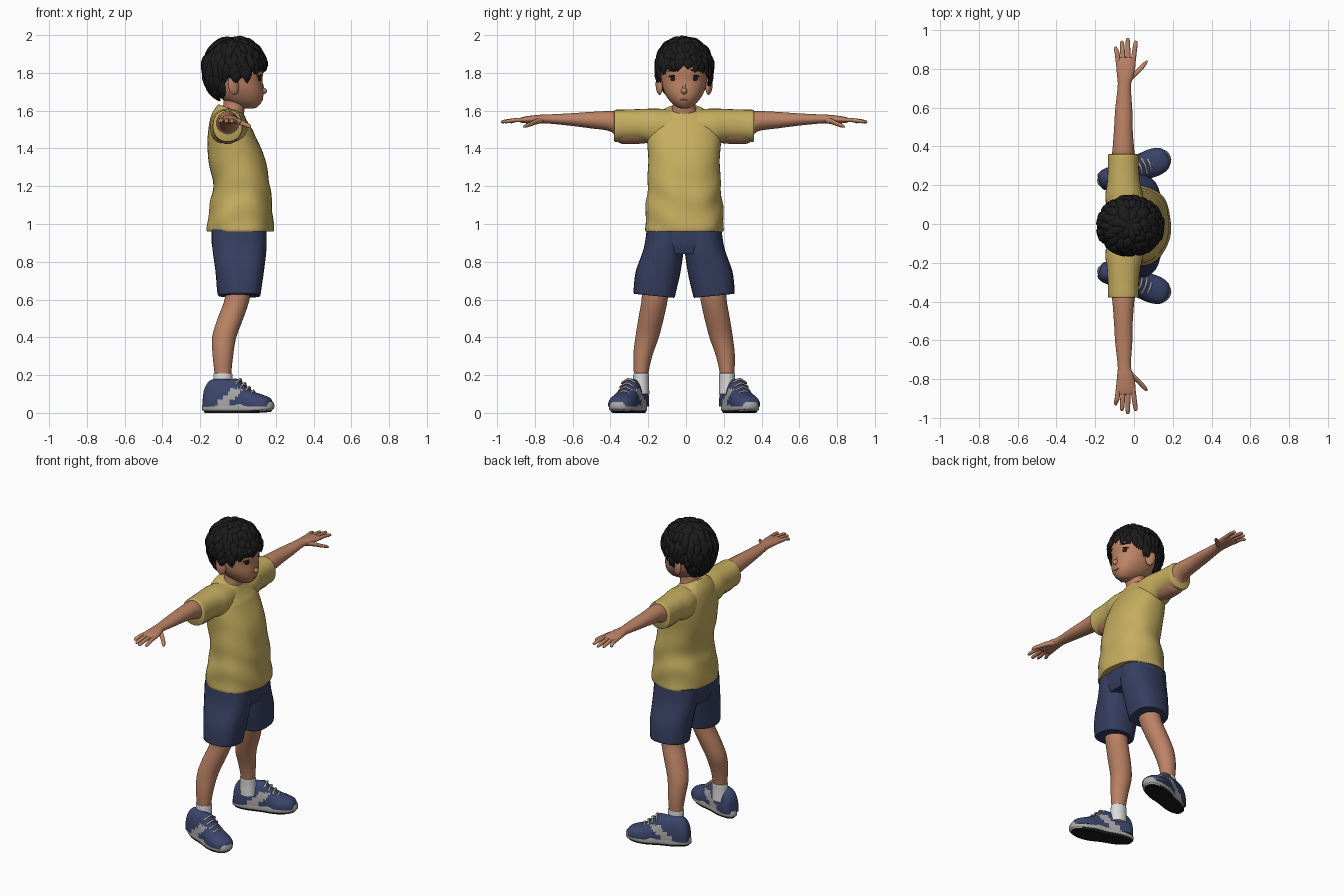
import bpy, bmesh, math, random
from mathutils import Vector, Matrix
from mathutils.bvhtree import BVHTree

if "Cube" in bpy.data.objects:
    bpy.data.objects.remove(bpy.data.objects["Cube"])

random.seed(4)
YC = -0.01  # the body's mirror plane


def mat(name, r, g, b):
    m = bpy.data.materials.new(name)
    m.diffuse_color = (r, g, b, 1)
    m.use_nodes = True
    m.node_tree.nodes["Principled BSDF"].inputs["Base Color"].default_value = m.diffuse_color
    return m


SKIN = mat("skin", 0.50, 0.225, 0.13)
SHIRT = mat("yellow cloth", 0.56, 0.42, 0.115)
SHORTS = mat("navy cloth", 0.036, 0.048, 0.115)
HAIR = mat("black hair", 0.011, 0.011, 0.012)
SHOE = mat("blue shoe", 0.043, 0.06, 0.15)
GREY = mat("light grey", 0.40, 0.39, 0.38)
SOCK = mat("white sock", 0.72, 0.72, 0.72)
BLACK = mat("black rubber", 0.01, 0.01, 0.01)
EYE = mat("dark brown", 0.025, 0.012, 0.008)
LIP = mat("lip", 0.33, 0.12, 0.08)


def skin(bm, rings):
    """Bridge successive rings of points and cap both ends."""
    vs = [[bm.verts.new(p) for p in r] for r in rings]
    n = len(vs[0])
    for a, b in zip(vs, vs[1:]):
        for i in range(n):
            bm.faces.new((a[i], a[(i + 1) % n], b[(i + 1) % n], b[i]))
    bm.faces.new(vs[0])
    bm.faces.new(vs[-1])


def finish(name, bm, *mats):
    bmesh.ops.recalc_face_normals(bm, faces=bm.faces)
    me = bpy.data.meshes.new(name)
    bm.to_mesh(me)
    bm.free()
    for m in mats:
        me.materials.append(m)
    ob = bpy.data.objects.new(name, me)
    bpy.context.collection.objects.link(ob)
    return ob


def smooth_rows(rows, k):
    """Catmull-Rom between the given section rows."""
    out = []
    for i in range(len(rows) - 1):
        q = [rows[max(0, min(len(rows) - 1, i + d))] for d in (-1, 0, 1, 2)]
        for j in range(k):
            t = j / k
            out.append([0.5 * (2 * b + (c - a) * t + (2 * a - 5 * b + 4 * c - d) * t * t
                               + (3 * b - a - 3 * c + d) * t ** 3) for a, b, c, d in zip(*q)])
    return out + [list(rows[-1])]


def tube(name, rows, mats, plane, s=1, n=28, p=2.0, k=4, post=None, paint=None):
    """rows: x, y, z, radius a, radius b; plane: the two axes of the section."""
    A, B = [Vector([float(c == ax) for c in "xyz"]) for ax in plane]
    rings = []
    for x, y, z, a, b in smooth_rows(rows, k):
        ring = []
        for i in range(n):
            t = 2 * math.pi * i / n
            c, d = math.cos(t), math.sin(t)
            v = Vector((x, y, z)) + A * max(a, .001) * math.copysign(abs(c) ** (2 / p), c) \
                + B * max(b, .001) * math.copysign(abs(d) ** (2 / p), d)
            ring.append(post(v) if post else v)
        rings.append(ring)
    bm = bmesh.new()
    skin(bm, rings)
    if paint:
        for f in bm.faces:
            f.material_index = paint(f.calc_center_median())
    for v in bm.verts:
        if name.startswith("shoe"):  # shoes are built straight, then toed out
            v.co = Matrix.Rotation(math.radians(20), 3, 'Z') @ v.co + Vector((0, .29, 0))
        v.co.y = YC + s * v.co.y
    return finish(name, bm, *mats)


def ball(name, loc, radii, m, rot=Matrix()):
    bm = bmesh.new()
    bmesh.ops.create_uvsphere(bm, u_segments=20, v_segments=12, radius=1,
                              matrix=Matrix.Translation(loc) @ rot @ Matrix.Diagonal((*radii, 1)))
    return finish(name, bm, m)


# ---- shirt: torso with soft folds and a collar dipping at the front
def cloth(v):
    a = math.atan2(v.y, v.x)
    low = max(0, min(1, (1.42 - v.z) / .3))
    g = 1 + low * (.018 * math.sin(38 * v.z + 2.5 * math.sin(2 * a + 1)) + .012 * math.sin(7 * a + 9 * v.z))
    up = max(0, v.z - 1.5) / .1
    return Vector((v.x * g, v.y * g, v.z - (v.x + .05) * .32 * up))


tube("shirt_body", [(.012, 0, .96, .172, .205), (.012, 0, .985, .175, .21), (.015, 0, 1.1, .165, .202),
                    (.02, 0, 1.2, .15, .193), (-.008, 0, 1.35, .15, .19), (-.035, 0, 1.47, .125, .195),
                    (-.045, 0, 1.55, .10, .165), (-.04, 0, 1.6, .075, .115), (-.035, 0, 1.615, .066, .085)],
     [SHIRT], "xy", n=48, p=2.3, k=6, post=cloth)

# ---- shorts waist
tube("shorts_waist", [(.005, 0, .84, .13, .15), (.005, 0, .9, .145, .195), (.005, 0, 1.0, .145, .19)],
     [SHORTS], "xy", p=2.4)

for s, side in ((1, "left"), (-1, "right")):
    # sleeve, arm and hand
    tube("sleeve_" + side, [(-.045, .05, 1.51, .09, .095), (-.05, .15, 1.513, .098, .098),
                            (-.053, .22, 1.523, .086, .086), (-.055, .3, 1.523, .08, .083),
                            (-.055, .36, 1.52, .079, .085), (-.055, .37, 1.52, .075, .081)], [SHIRT], "xz", s, p=2.2)
    tube("arm_" + side, [(-.05, .18, 1.505, .07, .075), (-.055, .27, 1.503, .07, .08), (-.055, .345, 1.51, .066, .08),
                         (-.055, .385, 1.543, .057, .055), (-.055, .5, 1.55, .048, .043),
                         (-.053, .6, 1.553, .044, .033), (-.05, .72, 1.556, .034, .024),
                         (-.045, .77, 1.555, .042, .023), (-.042, .83, 1.552, .05, .019),
                         (-.042, .865, 1.55, .047, .013), (-.042, .87, 1.55, .03, .005)], [SKIN], "xz", s)
    for i, (bx, tx, ty) in enumerate([(-.08, -.094, .925), (-.055, -.062, .955), (-.03, -.032, .97), (-.006, .008, .955)]):
        tube(f"finger_{i + 1}_{side}", [(bx, .83, 1.551, .0125, .012), ((bx + tx) / 2, .89, 1.55, .0125, .011),
                                        (tx, ty - .012, 1.542, .0105, .009), (tx, ty, 1.54, .003, .003)],
             [SKIN], "xz", s, n=12)
    tube("thumb_" + side, [(-.03, .745, 1.55, .015, .015), (.0, .78, 1.543, .018, .015), (.032, .81, 1.53, .016, .012),
                           (.055, .838, 1.52, .013, .01), (.066, .852, 1.514, .003, .003)], [SKIN], "xz", s, n=12)

    # shorts leg, leg and sock
    tube("shorts_leg_" + side, [(.01, .158, .62, .105, .098), (.01, .158, .622, .112, .108), (.01, .155, .65, .117, .112),
                                (.012, .137, .75, .128, .118), (.008, .108, .87, .143, .106), (.005, .1, .97, .143, .098)],
         [SHORTS], "xy", s, p=2.3,
         post=lambda v: v + Vector((.004 * math.sin(30 * v.y), 0, .1 * (v.y - .155) * max(0, (.8 - v.z) / .18))))
    tube("leg_" + side, [(.005, .15, .7, .07, .072), (-.005, .156, .6, .066, .069), (-.04, .175, .5, .068, .067),
                         (-.073, .196, .4, .064, .062), (-.08, .219, .3, .054, .05),
                         (-.08, .228, .2, .044, .038), (-.08, .23, .12, .044, .038)], [SKIN], "xy", s)
    tube("sock_" + side, [(-.08, .23, .1, .052, .046), (-.08, .228, .17, .05, .042),
                          (-.08, .227, .205, .05, .042), (-.08, .227, .21, .046, .038)], [SOCK], "xy", s)

    # shoe sole: black tread below a grey midsole
    def outline(v):
        l = v.x / .2
        return Vector((v.x, v.y * (1 + .17 * l - .14 * math.exp(-((l + .1) / .3) ** 2)),
                       v.z + .018 * max(0, l - .3) ** 2))
    tube("shoe_sole_" + side, [(0, 0, 0, .185, .06), (0, 0, .012, .193, .066), (0, 0, .014, .199, .07),
                               (0, 0, .035, .2, .07), (0, 0, .05, .194, .066)], [GREY, BLACK], "xy", s, n=40, p=2.4, k=2,
         post=outline, paint=lambda c: int(c.z < .0125))
    # shoe upper with pale side panel and heel
    tube("shoe_upper_" + side, [(-.19, 0, .04, .02, .03), (-.183, 0, .04, .042, .09), (-.155, 0, .04, .055, .132),
                                (-.11, 0, .04, .058, .142), (-.05, 0, .04, .058, .138), (-.005, 0, .04, .06, .14),
                                (.03, 0, .04, .064, .108), (.08, 0, .04, .072, .075), (.13, 0, .04, .07, .058),
                                (.17, 0, .04, .055, .043), (.19, 0, .04, .025, .022)], [SHOE, GREY], "yz", s, n=40, p=2.4,
         post=lambda v: Vector((v.x, v.y, max(v.z, .035))),
         paint=lambda c: int(c.z < .125 and abs(c.y) > .035 and abs(c.x - (c.z * 1.0 - .11)) < .033))
    # laces
    for i in range(4):
        x, z = .005 + .025 * i, .175 - .0205 * i
        tube(f"shoe_lace_{i + 1}_{side}", [(x, -.042, z - .018, .006, .006), (x + .008, 0, z + .004, .006, .006),
                                           (x, .042, z - .018, .006, .006)], [GREY], "xz", s, n=8)

    # ear
    ball("ear_" + side, (-.025, YC + s * .132, 1.733), (.03, .016, .05), SKIN,
         Matrix.Rotation(s * math.radians(-22), 4, 'Z') @ Matrix.Rotation(math.radians(-12), 4, 'Y'))

# ---- neck and head
tube("neck", [(-.035, 0, 1.52, .075, .09), (-.03, 0, 1.58, .062, .07), (-.02, 0, 1.63, .058, .06), (-.02, 0, 1.7, .06, .06)],
     [SKIN], "xy")
head = tube("head", [(.06, 0, 1.612, .02, .018), (.055, 0, 1.618, .045, .035), (.036, 0, 1.64, .085, .065),
                     (.018, 0, 1.67, .115, .09), (.003, 0, 1.71, .131, .11), (-.006, 0, 1.76, .135, .12),
                     (-.012, 0, 1.81, .145, .126), (-.015, 0, 1.87, .14, .125), (-.02, 0, 1.93, .11, .1),
                     (-.02, 0, 1.965, .04, .04)], [SKIN], "xy", n=40, p=2.15)
ball("nose", (.128, YC, 1.704), (.026, .017, .018), SKIN)
ball("nose_bridge", (.122, YC, 1.728), (.014, .011, .035), SKIN, Matrix.Rotation(math.radians(-14), 4, 'Y'))

# ---- eyes, brows and mouth as thin plates on the face
bvh = BVHTree.FromPolygons([v.co for v in head.data.vertices], [p.vertices[:] for p in head.data.polygons])


def plate(name, y, z, ry, rz, m, roll=0):
    hit, nor, _, _ = bvh.ray_cast(Vector((1, YC + y, z)), Vector((-1, 0, 0)))
    rot = nor.to_track_quat('X', 'Z').to_matrix().to_4x4() @ Matrix.Rotation(roll, 4, 'X')
    ball(name, hit, (.004, ry, rz), m, rot)


for s, side in ((1, "left"), (-1, "right")):
    plate("eye_" + side, s * .06, 1.77, .015, .014, EYE)
    plate("eyelid_" + side, s * .065, 1.784, .022, .004, EYE, -s * .15)
    plate("eyebrow_" + side, s * .06, 1.812, .03, .005, HAIR, -s * .1)
plate("mouth", 0, 1.657, .022, .004, LIP)

# ---- hair: scalp cap following a hairline, covered by overlapping locks
LINE = [(0, 82), (50, 92), (78, 110), (105, 106), (125, 140), (181, 153)]


def scalp(az, f, r=1.0):
    d = abs((math.degrees(az) + 180) % 360 - 180)
    for (a0, p0), (a1, p1) in zip(LINE, LINE[1:]):
        if a0 <= d <= a1:
            pol = math.radians(p0 + (p1 - p0) * (d - a0) / (a1 - a0)) * f
    rz = .152 if math.cos(pol) > 0 else .195
    return Vector((-.02 + .163 * r * math.sin(pol) * math.cos(az), YC + .145 * r * math.sin(pol) * math.sin(az),
                   1.832 + rz * r * math.cos(pol)))


bm = bmesh.new()
grid = [[bm.verts.new(scalp(2 * math.pi * i / 48, f)) for i in range(48)] for f in [.01 + .99 * j / 16 for j in range(17)]]
for a, b in zip(grid, grid[1:]):
    for i in range(48):
        bm.faces.new((a[i], b[i], b[(i + 1) % 48], a[(i + 1) % 48]))
bm.faces.new(grid[0])
finish("hair_cap", bm, HAIR)

bm = bmesh.new()
mid = Vector((-.02, YC, 1.82))
for f0, count in ((.05, 9), (.22, 18), (.4, 26), (.58, 32), (.74, 38), (.86, 40)):
    for i in range(count):
        az = 2 * math.pi * (i + random.uniform(-.35, .35)) / count
        start = f0 + random.uniform(-.04, .04)
        limit = 1.16 if math.cos(az) > 0 else 1.03
        L = min(random.uniform(.24, .36), limit - start - random.uniform(0, .06))
        drift, lift, w = random.uniform(-.22, .22), random.uniform(.03, .085), random.uniform(.018, .026)
        pts = [scalp(az + drift * j / 5, start + L * j / 5, .985 + lift * (j / 5) ** .7) for j in range(6)]
        rings = []
        for j, q in enumerate(pts):
            tan = pts[min(j + 1, 5)] - pts[max(j - 1, 0)]
            nor = (q - mid).normalized()
            sd = tan.cross(nor).normalized() * w * (.6, 1, 1.05, .9, .55, .04)[j]
            up = nor * w * (.2, .5, .55, .45, .3, .04)[j]
            rings.append([q + sd, q + sd * .5 + up, q - sd * .5 + up, q - sd, q - up])
        skin(bm, rings)
finish("hair_locks", bm, HAIR)

# ---- smooth shading with crisp hems
for ob in bpy.data.objects:
    ob.select_set(True)
    bpy.context.view_layer.objects.active = ob
bpy.ops.object.shade_smooth_by_angle(angle=math.radians(50))
